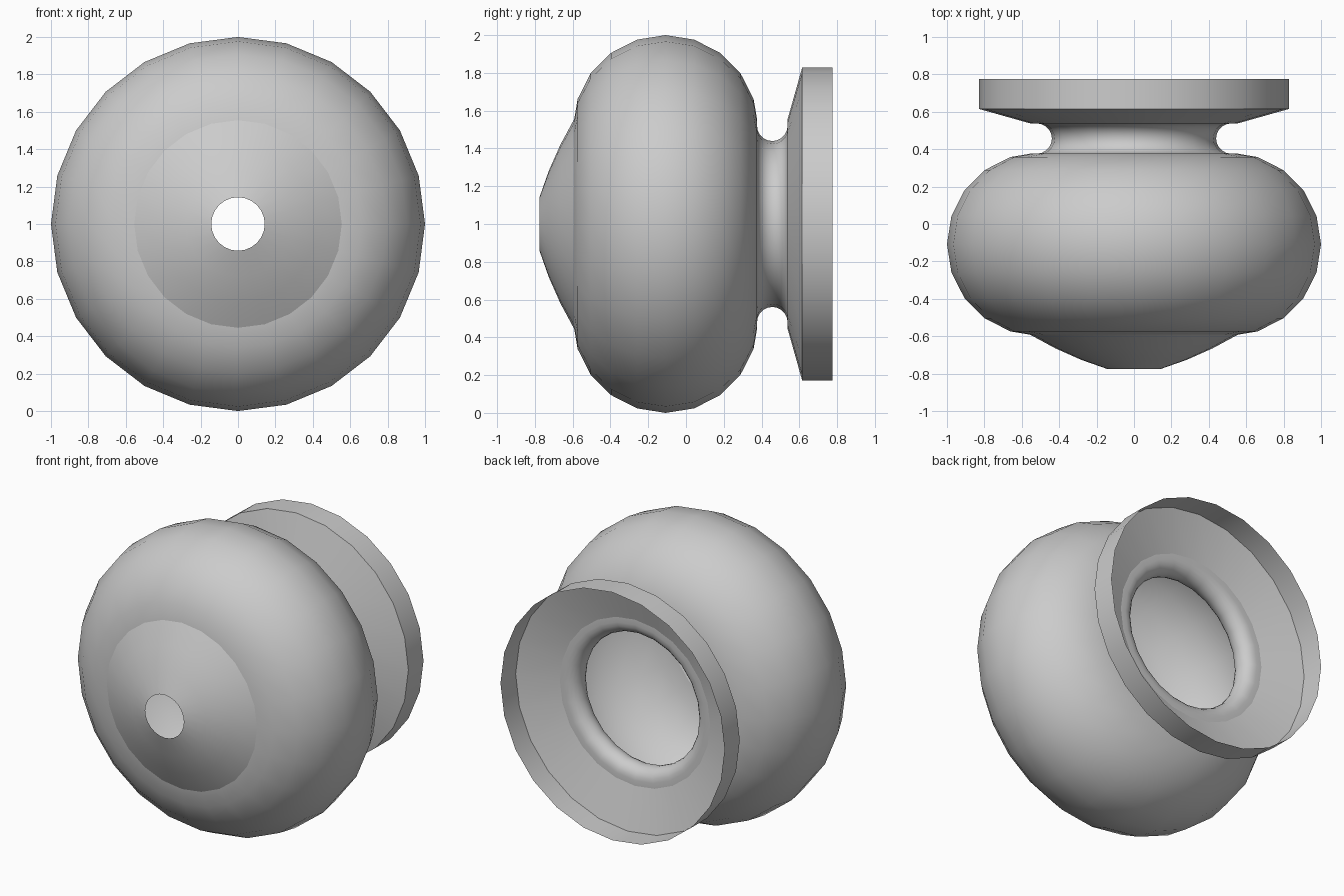
import bpy, bmesh, math
from mathutils import Matrix, Vector

if "Cube" in bpy.data.objects:
    bpy.data.objects.remove(bpy.data.objects["Cube"], do_unlink=True)

SEGMENTS = 24
AXIS_HEIGHT = 1.0

grey = bpy.data.materials.new("plain_grey")
grey.use_nodes = True
grey.diffuse_color = (0.6, 0.6, 0.6, 1)
grey.node_tree.nodes["Principled BSDF"].inputs["Base Color"].default_value = (0.6, 0.6, 0.6, 1)


def arc(y, r, radius, start, end, steps):
    """Profile points on a circle; 0 degrees faces -y, 90 faces outward."""
    angles = [math.radians(start + (end - start) * i / steps) for i in range(steps + 1)]
    return [(y - radius * math.cos(a), r + radius * math.sin(a)) for a in angles]


def lathe(name, profile):
    """Turn a (y, radius) profile about the horizontal y axis, as an open shell."""
    bm = bmesh.new()
    rings = []
    for y, r in profile:
        rings.append([bm.verts.new(Matrix.Rotation(math.tau * i / SEGMENTS, 3, 'Y') @ Vector((0, y, r)))
                      for i in range(SEGMENTS)])
    for a, b in zip(rings, rings[1:]):
        for i in range(SEGMENTS):
            j = (i + 1) % SEGMENTS
            bm.faces.new((a[i], a[j], b[j], b[i]))
    # Point the normals away from the axis or towards the front
    bm.normal_update()
    mesh = bpy.data.meshes.new(name)
    bm.to_mesh(mesh)
    bm.free()
    obj = bpy.data.objects.new(name, mesh)
    obj.location.z = AXIS_HEIGHT
    mesh.materials.append(grey)
    bpy.context.collection.objects.link(obj)
    bpy.ops.object.select_all(action='DESELECT')
    obj.select_set(True)
    bpy.context.view_layer.objects.active = obj
    bpy.ops.object.shade_smooth_by_angle(angle=math.radians(35))
    return obj


# Shallow front dome with a round hole
lathe("front_dome", [(-0.775, 0.143), (-0.727, 0.28), (-0.665, 0.42), (-0.592, 0.555)])

# Bulging hollow body
bulge = arc(-0.108, 0.51, 0.49, 18, 162, 8)
lathe("body", [(-0.592, 0.555)] + bulge + [(0.376, 0.555)])

# Narrow rounded neck behind the body
lathe("neck", [(0.376, 0.555)] + arc(0.457, 0.52, 0.081, 0, -180, 10) + [(0.538, 0.555)])

# Flared collar and the open rim at the back
lathe("rear_rim", [(0.538, 0.555), (0.615, 0.828), (0.775, 0.828)])
